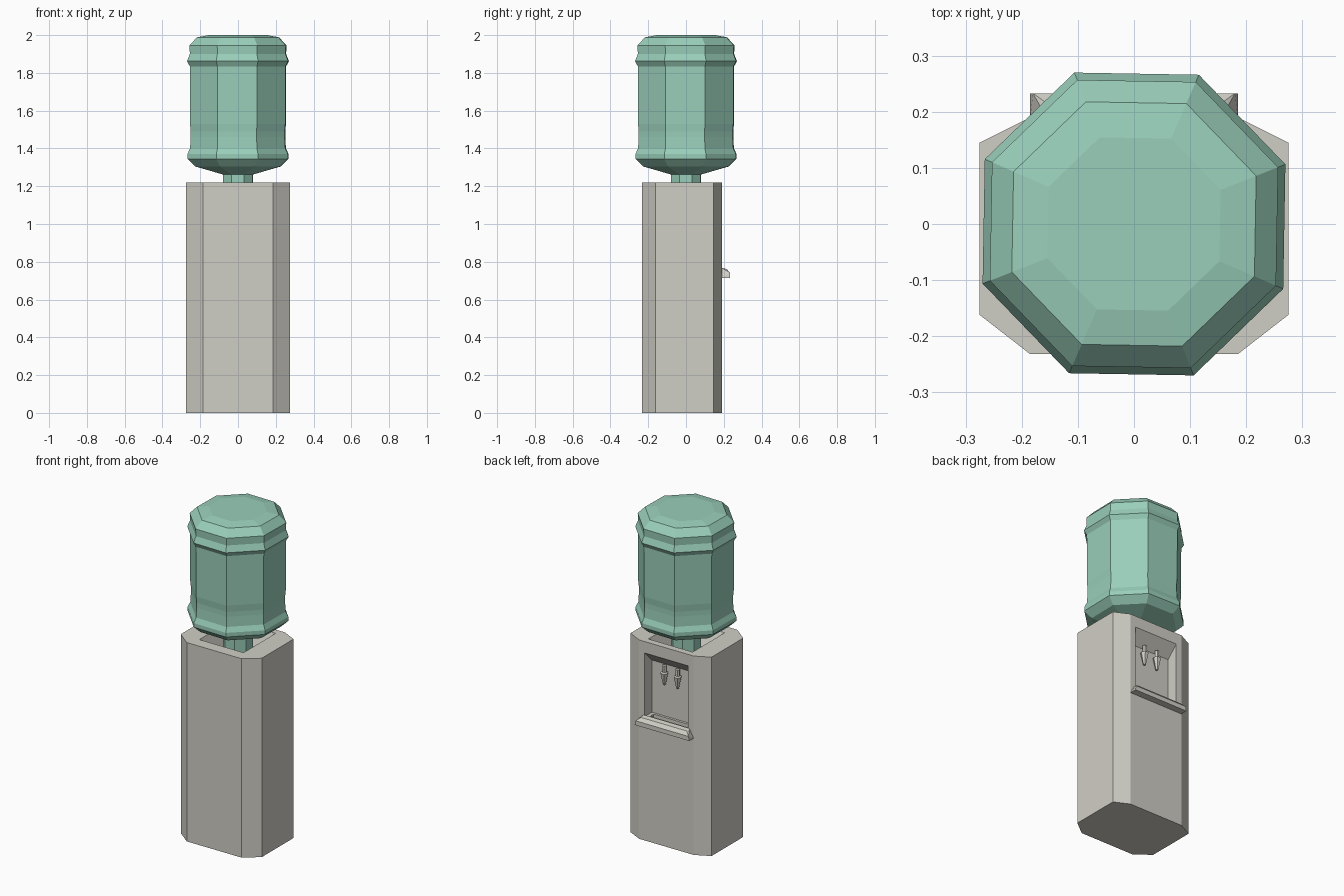
import bpy, bmesh, math

if "Cube" in bpy.data.objects:
    bpy.data.objects.remove(bpy.data.objects["Cube"])


def material(name, rgb):
    m = bpy.data.materials.new(name)
    m.diffuse_color = (*rgb, 1)
    m.use_nodes = True
    m.node_tree.nodes["Principled BSDF"].inputs["Base Color"].default_value = m.diffuse_color
    return m


CREAM = material("warm_grey_plastic", (0.63, 0.62, 0.56))
GREEN = material("green_bottle_plastic", (0.32, 0.62, 0.49))


def finish(name, bm, mat):
    bmesh.ops.recalc_face_normals(bm, faces=bm.faces)
    me = bpy.data.meshes.new(name)
    bm.to_mesh(me)
    bm.free()
    me.materials.append(mat)
    ob = bpy.data.objects.new(name, me)
    bpy.context.collection.objects.link(ob)
    return ob


def loft(name, rings, mat):
    """Join equal-sized rings of points and cap both ends."""
    bm = bmesh.new()
    rows = [[bm.verts.new(p) for p in ring] for ring in rings]
    n = len(rows[0])
    for a, b in zip(rows, rows[1:]):
        for i in range(n):
            j = (i + 1) % n
            bm.faces.new((a[i], a[j], b[j], b[i]))
    bm.faces.new(rows[0])
    bm.faces.new(rows[-1])
    return finish(name, bm, mat)


def lathe(name, profile, sides, start, mat, cx=0, cy=0):
    angs = [math.radians(start) + math.tau * i / sides for i in range(sides)]
    return loft(name, [[(cx + r * math.cos(a), cy + r * math.sin(a), z)
                        for a in angs] for r, z in profile], mat)


def rect(x, y0, y1, z):
    return [(-x, y0, z), (x, y0, z), (x, y1, z), (-x, y1, z)]


def cut(target, cutter):
    mod = target.modifiers.new("cut", 'BOOLEAN')
    mod.operation, mod.solver, mod.object = 'DIFFERENCE', 'EXACT', cutter
    cutter.hide_render = True
    bpy.context.view_layer.objects.active = target
    bpy.ops.object.modifier_apply(modifier=mod.name)
    bpy.data.objects.remove(cutter)


# Cabinet: chamfered column, the dispensing side faces +y
half = [(0.185, -0.232), (0.275, -0.162), (0.275, 0.145), (0.185, 0.19)]
outline = half + [(-x, y) for x, y in reversed(half)]
cabinet = loft("cabinet", [[(x, y, z) for x, y in outline] for z in (0, 1.22)], CREAM)

# Dispensing alcove with a sloping ceiling
side = [(0.12, 0.76), (0.26, 0.76), (0.26, 1.22), (0.12, 1.08)]
cut(cabinet, loft("alcove_cutter",
                  [[(x, y, z) for y, z in side] for x in (-0.147, 0.147)], CREAM))
# Drip slot in the alcove floor
cut(cabinet, loft("slot_cutter", [rect(0.125, 0.135, 0.168, z) for z in (0.73, 0.78)], CREAM))
# Well under the bottle
cut(cabinet, loft("well_cutter", [rect(0.11, -0.11, 0.11, 1.12),
                                  rect(0.15, -0.16, 0.15, 1.22),
                                  rect(0.15, -0.16, 0.15, 1.25)], CREAM))

# Drip tray lip with sloping ends
bm = bmesh.new()
for s in (-1, 1):
    for x, y, z in [(0.185, 0.188, 0.715), (0.185, 0.233, 0.715), (0.18, 0.233, 0.742),
                    (0.155, 0.188, 0.768), (0.155, 0.215, 0.762)]:
        bm.verts.new((s * x, y, z))
bmesh.ops.convex_hull(bm, input=bm.verts)
bmesh.ops.dissolve_limit(bm, angle_limit=0.02, verts=bm.verts, edges=bm.edges)
finish("drip_tray_lip", bm, CREAM)

# Pair of taps
for s, label in ((-1, "left"), (1, "right")):
    lathe(label + "_tap", [(0.008, 0.965), (0.024, 1.04), (0.013, 1.045), (0.013, 1.085)],
          6, 0, CREAM, s * 0.045, 0.145)

# Eight-sided bottle with raised rings and a shallow waist
lathe("bottle", [(0.085, 1.262), (0.245, 1.305), (0.288, 1.345), (0.288, 1.37),
                 (0.273, 1.40), (0.269, 1.46), (0.269, 1.49), (0.273, 1.53),
                 (0.274, 1.835), (0.29, 1.862), (0.274, 1.90), (0.276, 1.945),
                 (0.234, 1.988), (0.166, 2.0)], 8, 21.5, GREEN)
lathe("bottle_neck", [(0.085, 1.13), (0.085, 1.27)], 8, 21.5, GREEN)
